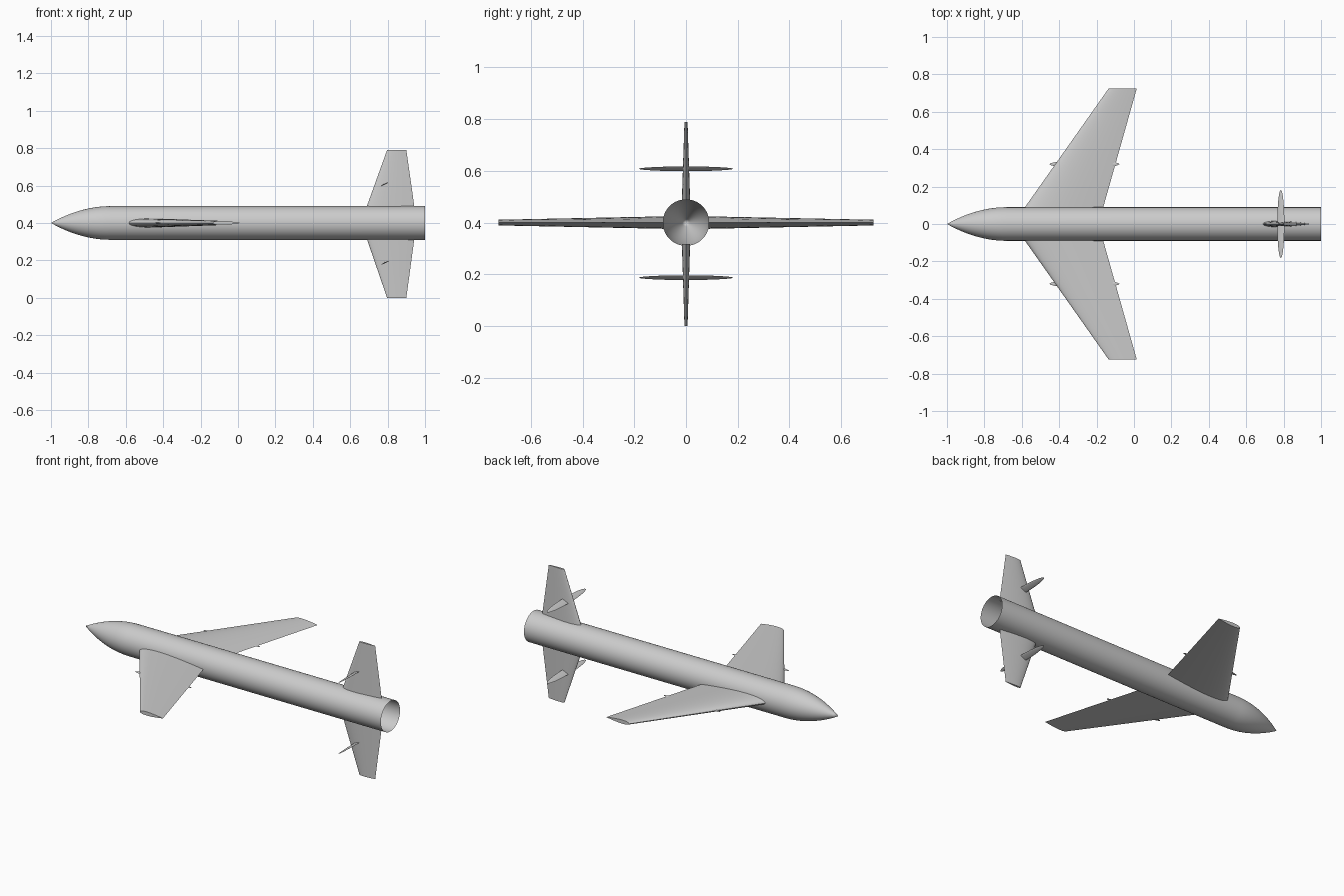
import bpy, bmesh, math
from mathutils import Vector, Matrix

cube = bpy.data.objects.get("Cube")
if cube:
    bpy.data.objects.remove(cube, do_unlink=True)

AXIS_Z = 0.4
RADIUS = 0.09

grey = bpy.data.materials.new("light_grey")
grey.use_nodes = True
grey.diffuse_color = (0.6, 0.6, 0.6, 1)
grey.node_tree.nodes["Principled BSDF"].inputs["Base Color"].default_value = (0.6, 0.6, 0.6, 1)


def finish(name, bm, angle=40):
    """Turn a bmesh into a shaded object."""
    bmesh.ops.recalc_face_normals(bm, faces=bm.faces)
    mesh = bpy.data.meshes.new(name)
    bm.to_mesh(mesh)
    bm.free()
    mesh.materials.append(grey)
    obj = bpy.data.objects.new(name, mesh)
    bpy.context.collection.objects.link(obj)
    bpy.ops.object.select_all(action="DESELECT")
    obj.select_set(True)
    bpy.context.view_layer.objects.active = obj
    bpy.ops.object.shade_smooth_by_angle(angle=math.radians(angle))
    return obj


def airfoil(lead, trail, half):
    """Closed symmetric section as (chordwise, thickness) pairs."""
    steps = 16
    upper = []
    for i in range(steps + 1):
        u = (1 - math.cos(math.pi * i / steps)) / 2
        t = 2.97 * math.sqrt(u) - 1.26 * u - 3.52 * u**2 + 2.84 * u**3 - 1.03 * u**4
        upper.append((lead + (trail - lead) * u, half * t))
    return upper + [(x, -t) for x, t in reversed(upper[1:-1])]


def surface(name, root, tip, place):
    """Loft between two sections, each (span, lead, trail, half thickness)."""
    bm = bmesh.new()
    rings = []
    for span, lead, trail, half in (root, tip):
        rings.append([bm.verts.new(place(x, span, t)) for x, t in airfoil(lead, trail, half)])
    count = len(rings[0])
    for i in range(count):
        j = (i + 1) % count
        bm.faces.new((rings[0][i], rings[0][j], rings[1][j], rings[1][i]))
    for ring in rings:
        bm.faces.new(ring)
    return finish(name, bm)


def blade(name, centre, size, tilt=0):
    """Thin elliptical vane, pitched about the y axis."""
    bm = bmesh.new()
    bmesh.ops.create_uvsphere(bm, u_segments=24, v_segments=8, radius=1)
    bm.transform(Matrix.Translation(centre) @ Matrix.Rotation(math.radians(tilt), 4, "Y")
                 @ Matrix.Diagonal((*size, 1)))
    return finish(name, bm, 60)


# Fuselage: rounded pointed nose and a hollow tube open at the tail
bm = bmesh.new()
profile = [(-1 + 0.32 * i / 12, RADIUS * (1 - (1 - i / 12) ** 2)) for i in range(13)] + [(1, RADIUS)]
edges = []
verts = [bm.verts.new((x, 0, AXIS_Z + r)) for x, r in profile]
for a, b in zip(verts, verts[1:]):
    edges.append(bm.edges.new((a, b)))
bmesh.ops.spin(bm, geom=verts + edges, cent=(0, 0, AXIS_Z), axis=(1, 0, 0),
               angle=math.tau, steps=48, use_duplicate=False)
bmesh.ops.remove_doubles(bm, verts=bm.verts, dist=0.0001)
finish("fuselage", bm)

# Swept wings, each with a slim lengthwise vane
for side, sign in (("left", 1), ("right", -1)):
    # the nose points to -x, so +y lies on the aircraft's far side
    surface(f"wing_{side}", (0.087, -0.585, -0.165, 0.024), (0.725, -0.135, 0.015, 0.011),
            lambda x, s, t: (x, sign * s, AXIS_Z + t))
    blade(f"wing_vane_{side}", Vector((-0.265, sign * 0.32, AXIS_Z)), (0.187, 0.02, 0.004))

# Upper and lower tail fins, each crossed by a small pitched vane
for part, sign, root in (("upper", 1, 0.087), ("lower", -1, 0.083)):
    tip = 0.79 - AXIS_Z if sign > 0 else AXIS_Z
    surface(f"tail_fin_{part}", (root, 0.688, 0.943, 0.016), (tip, 0.797, 0.9, 0.006),
            lambda x, s, t: (x, t, AXIS_Z + sign * s))
    height = 0.608 if sign > 0 else 0.187
    blade(f"tail_vane_{part}", Vector((0.785, 0, height)), (0.021, 0.182, 0.003), -25)
